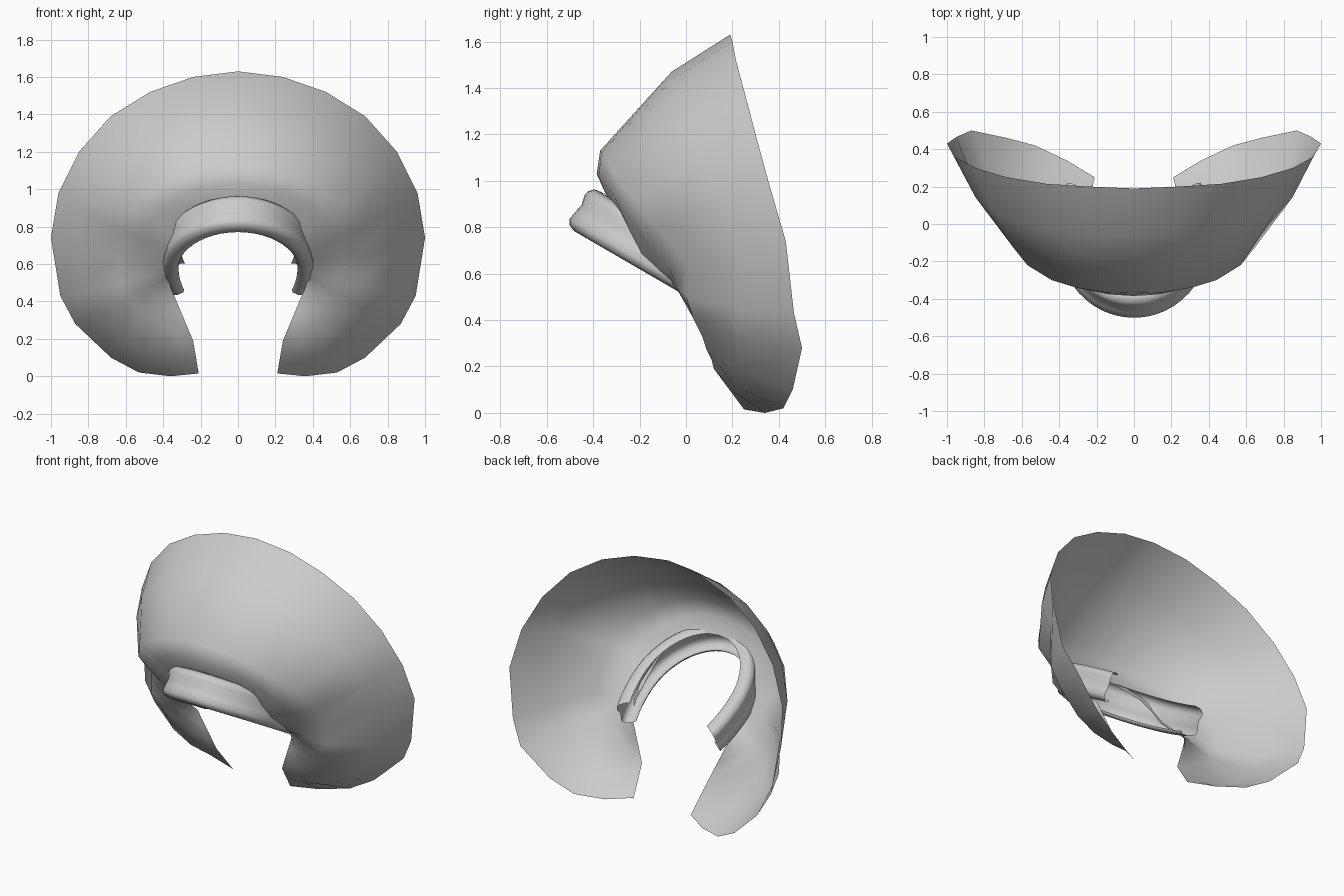
import bpy, math
from mathutils import Vector

if "Cube" in bpy.data.objects:
    bpy.data.objects.remove(bpy.data.objects["Cube"])


def make_sheet(name, columns, angle):
    """Smooth single-sided sheet from half columns (front centre to opening), mirrored in x."""
    left = [[Vector((-p.x, p.y, p.z)) for p in c] for c in columns[:0:-1]]
    cols = left + columns
    n = len(cols[0])
    verts = [p for c in cols for p in c]
    faces = [(i * n + j, i * n + j + 1, (i + 1) * n + j + 1, (i + 1) * n + j)
             for i in range(len(cols) - 1) for j in range(n - 1)]
    mesh = bpy.data.meshes.new(name)
    mesh.from_pydata(verts, [], faces)
    mesh.update()
    ob = bpy.data.objects.new(name, mesh)
    bpy.context.collection.objects.link(ob)
    bpy.ops.object.select_all(action='DESELECT')
    ob.select_set(True)
    bpy.context.view_layer.objects.active = ob
    bpy.ops.object.shade_smooth_by_angle(angle=math.radians(angle))
    return ob


# Flared collar: outer rim, forward ridge and neck edge (right half)
rim = [(0, .19, 1.63), (.24, .20, 1.60), (.47, .215, 1.52), (.68, .25, 1.39),
       (.85, .30, 1.20), (.96, .36, .98), (1, .43, .74), (.95, .465, .43),
       (.87, .50, .28), (.68, .46, .10), (.53, .42, .02), (.36, .34, 0), (.21, .25, .015)]
ridge = [(0, -.37, 1.13), (.16, -.365, 1.12), (.31, -.34, 1.08), (.44, -.30, 1.01),
         (.57, -.22, .92), (.65, -.12, .79), (.64, 0, .64), (.64, 0, .50),
         (.58, .03, .41), (.49, .07, .33), (.39, .09, .27), (.31, .11, .23), (.24, .12, .19)]
neck = [(0, -.34, .93), (.10, -.335, .92), (.20, -.31, .89), (.28, -.27, .84),
        (.34, -.23, .76), (.37, -.19, .68), (.38, -.12, .61), (.38, -.06, .56),
        (.375, -.01, .53), (.367, .02, .50), (.36, .04, .475), (.352, .06, .455), (.345, .07, .44)]
columns = []
for i, (a, c, e) in enumerate(zip(rim, ridge, neck)):
    a, c, e = Vector(a), Vector(c), Vector(e)
    k = max(0, 1 - i / 9)
    lobe = math.sin(math.pi * (i - 6) / 6) if i > 6 else 0
    out = Vector((a.x, 0, a.z - .7)).normalized()
    mid = a.lerp(c, .45) + out * .065 * k + Vector((.03, -.07, -.02)) * lobe
    fold = c.lerp(e, .5) + Vector((0, -.03 * k, 0))
    columns.append([a, mid, c, fold, e])
make_sheet("flared_collar", columns, 80)

# Neck band: curled section swept round a tilted open ring
section = [(-.02, .015), (-.015, 0), (.02, -.006), (.05, .006), (.064, .03), (.058, .07),
           (.05, .108), (.06, .15), (.055, .175), (.035, .195), (0, .2), (-.025, .19)]
center = Vector((0, -.1, .568))
forward = Vector((0, -.86, .5))
normal = Vector((0, .5, .86))
band = []
for i in range(17):
    t = math.radians(126) * i / 16
    s = math.sin(t)
    if t > math.pi / 2:
        s = 1 - .5 * (1 - s)  # ends curve in less than a full ellipse
    band.append([center + Vector((1, 0, 0)) * (.338 + r) * s
                 + forward * (.42 + r) * math.cos(t) + normal * h * (1 - .08 * i / 16)
                 for r, h in section])
make_sheet("neck_band", band, 80)
